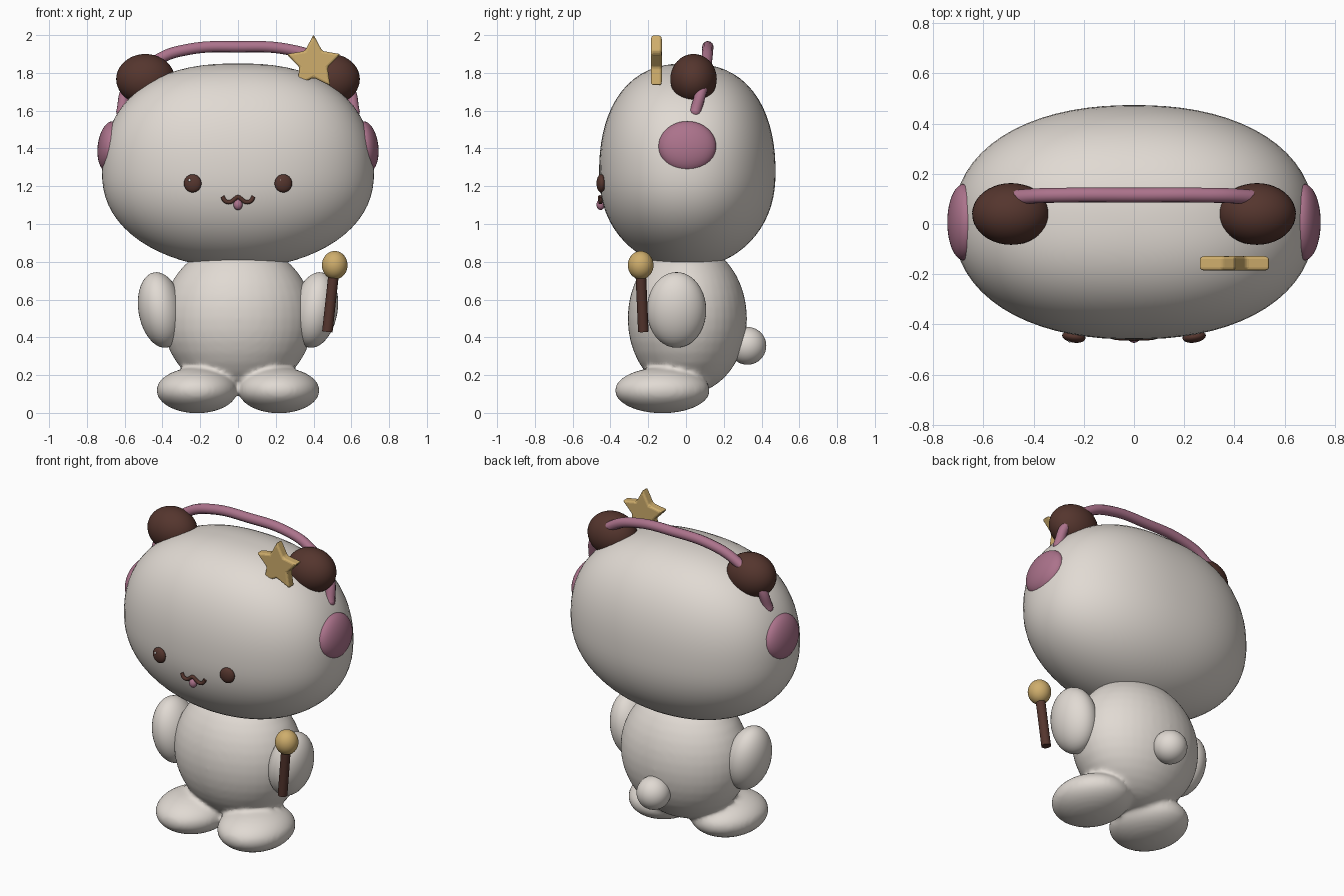
import bpy, bmesh, math
from mathutils import Vector, Matrix, Euler

cube = bpy.data.objects.get("Cube")
if cube:
    bpy.data.objects.remove(cube, do_unlink=True)


def material(name, rgb):
    mat = bpy.data.materials.new(name)
    mat.use_nodes = True
    color = (*rgb, 1)
    mat.diffuse_color = color
    bsdf = mat.node_tree.nodes["Principled BSDF"]
    bsdf.inputs["Base Color"].default_value = color
    bsdf.inputs["Roughness"].default_value = 0.6
    return mat


cream = material("warm cream", (0.75, 0.70, 0.65))
brown = material("dark brown", (0.09, 0.036, 0.027))
mauve = material("mauve pink", (0.41, 0.17, 0.26))
gold = material("soft gold", (0.62, 0.42, 0.15))
white = material("eye white", (0.85, 0.82, 0.8))


def finish(name, bm, mat, smooth=True):
    mesh = bpy.data.meshes.new(name)
    bm.to_mesh(mesh)
    bm.free()
    mesh.materials.append(mat)
    for p in mesh.polygons:
        p.use_smooth = smooth
    ob = bpy.data.objects.new(name, mesh)
    bpy.context.collection.objects.link(ob)
    return ob


def add_ball(bm, loc, radii, rot=(0, 0, 0), seg=40):
    m = (Matrix.Translation(loc) @ Euler(rot).to_matrix().to_4x4()
         @ Matrix.Diagonal((*radii, 1)))
    return bmesh.ops.create_uvsphere(bm, u_segments=seg, v_segments=seg // 2,
                                     radius=1, matrix=m)["verts"]


def ball(name, loc, radii, mat, rot=(0, 0, 0), seg=40):
    bm = bmesh.new()
    add_ball(bm, loc, radii, rot, seg)
    return finish(name, bm, mat)


def tube(name, points, radius, mat):
    curve = bpy.data.curves.new(name, "CURVE")
    curve.dimensions = "3D"
    curve.bevel_depth = radius
    curve.bevel_resolution = 4
    curve.use_fill_caps = True
    curve.resolution_u = 10
    s = curve.splines.new("BEZIER")
    s.bezier_points.add(len(points) - 1)
    for bp, co in zip(s.bezier_points, points):
        bp.co = co
        bp.handle_left_type = bp.handle_right_type = "AUTO"
    curve.materials.append(mat)
    ob = bpy.data.objects.new(name, curve)
    bpy.context.collection.objects.link(ob)
    return ob


# Head: squarish rounded ball, fuller at the crown
bm = bmesh.new()
for v in add_ball(bm, (0, 0, 0), (1, 1, 1), seg=72):
    n = 2.22 + 0.18 * v.co.z
    v.co /= sum(abs(c) ** n for c in v.co) ** (1 / n)
    height = 0.575 if v.co.z > 0 else 0.51
    v.co = Vector((v.co.x * 0.72, v.co.y * 0.467 + 0.007,
                   v.co.z * height + 1.275))
finish("head", bm, cream)

# Body and feet fused into one soft shape
bm = bmesh.new()
add_ball(bm, (0, 0.007, 0.5), (0.4, 0.316, 0.4))
for side in (-1, 1):
    add_ball(bm, (side * 0.217, -0.125, 0.119), (0.215, 0.252, 0.121))
body = finish("body_and_feet", bm, cream)
remesh = body.modifiers.new("fuse", "REMESH")
remesh.mode = "VOXEL"
remesh.voxel_size = 0.014
remesh.use_smooth_shade = True
soften = body.modifiers.new("soften", "SMOOTH")
soften.factor = 0.5
soften.iterations = 8

ball("tail", (0, 0.325, 0.355), (0.1, 0.1, 0.1), cream)

# Paired parts
for side, word in ((-1, "right"), (1, "left")):
    ball(word + "_arm", (side * 0.41, -0.05, 0.545), (0.117, 0.157, 0.202),
         cream, (0, side * 0.17, 0))
    ball(word + "_ear", (side * 0.49, 0.04, 1.767), (0.155, 0.123, 0.133), brown)
    ball(word + "_ear_cushion", (side * 0.677, 0.007, 1.41),
         (0.066, 0.153, 0.135), mauve, (0, side * -0.12, 0))
    ball(word + "_eye", (side * 0.24, -0.45, 1.215), (0.047, 0.023, 0.048),
         brown, (0, 0, side * 0.15), 24)
    ball(word + "_eye_glint", (side * 0.24 - 0.016, -0.466, 1.231),
         (0.008, 0.006, 0.008), white, seg=12)

# Headband arching through the ears
half = [(0.615, 0.05, 1.595), (0.585, 0.085, 1.72), (0.42, 0.11, 1.872),
        (0.26, 0.115, 1.925)]
band = [(-x, y, z) for x, y, z in half] + [(0, 0.115, 1.938)] + half[::-1]
tube("headband", band, 0.03, mauve)
for side, word in ((-1, "right"), (1, "left")):
    ball(word + "_band_tip", (side * 0.615, 0.05, 1.595), (0.03, 0.03, 0.03),
         mauve, seg=16)

# Mouth and tongue
lip = [(0.082, -0.449, 1.145), (0.068, -0.452, 1.122), (0.042, -0.453, 1.116),
       (0.022, -0.454, 1.128)]
tube("mouth", [(-x, y, z) for x, y, z in lip] + [(0, -0.455, 1.142)] + lip[::-1],
     0.011, brown)
ball("tongue", (0, -0.452, 1.102), (0.024, 0.022, 0.028), mauve, seg=20)

# Star ornament: extruded outline with soft edges
bm = bmesh.new()
ring = []
for i in range(10):
    a = math.pi / 2 + i * math.pi / 5
    r = 0.078 if i % 2 else 0.15
    ring.append(bm.verts.new((0.4 + r * math.cos(a), -0.186,
                              1.853 + r * math.sin(a))))
face = bm.faces.new(ring)
grown = bmesh.ops.extrude_face_region(bm, geom=[face])["geom"]
bmesh.ops.translate(bm, vec=(0, 0.058, 0),
                    verts=[g for g in grown if isinstance(g, bmesh.types.BMVert)])
bmesh.ops.recalc_face_normals(bm, faces=bm.faces)
star = finish("star", bm, gold, False)
bevel = star.modifiers.new("soft edges", "BEVEL")
bevel.width = 0.012
bevel.segments = 3

# Wand: stick with a round top
top, foot = Vector((0.508, -0.24, 0.75)), Vector((0.473, -0.226, 0.43))
axis = top - foot
bm = bmesh.new()
bmesh.ops.create_cone(
    bm, cap_ends=True, segments=24, radius1=0.028, radius2=0.028,
    depth=axis.length,
    matrix=Matrix.Translation((top + foot) / 2)
    @ axis.to_track_quat("Z", "Y").to_matrix().to_4x4())
stick = finish("wand_stick", bm, brown)
for p in stick.data.polygons:
    p.use_smooth = len(p.vertices) == 4
ball("wand_ball", (0.512, -0.24, 0.782), (0.068, 0.068, 0.075), gold)
